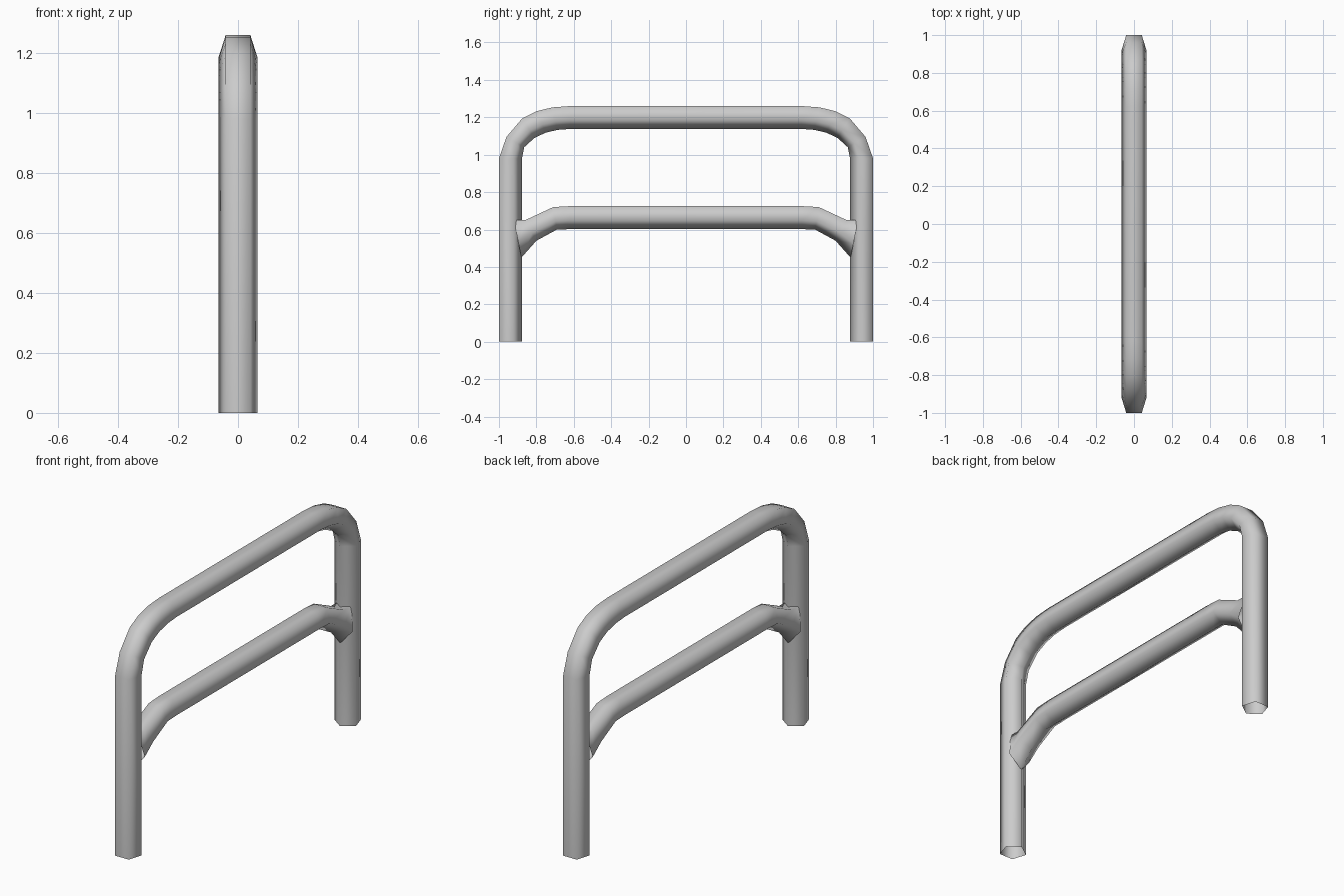
import bpy
import bmesh
from mathutils import Vector

cube = bpy.data.objects.get("Cube")
if cube:
    bpy.data.objects.remove(cube, do_unlink=True)

steel = bpy.data.materials.new("grey steel")
steel.use_nodes = True
grey = (0.6, 0.6, 0.6, 1)
steel.diffuse_color = grey
steel.node_tree.nodes["Principled BSDF"].inputs["Base Color"].default_value = grey

# Five-sided section: (half width, share of the way from outer flat to inner ridge)
SECTION = [(-0.041, 0), (0.041, 0), (0.065, 0.62), (0, 1), (-0.065, 0.62)]


def tube(name, half):
    """Sweep the section through (outer, inner) stations, mirrored across y."""
    flipped = [((-o[0], o[1]), (-i[0], i[1])) for o, i in reversed(half)]
    bm = bmesh.new()
    rings = []
    for outer, inner in half + flipped:
        a, b = Vector((0, *outer)), Vector((0, *inner))
        rings.append([bm.verts.new(a.lerp(b, t) + Vector((x, 0, 0))) for x, t in SECTION])
    n = len(SECTION)
    for r, s in zip(rings, rings[1:]):
        for k in range(n):
            bm.faces.new((r[k], r[(k + 1) % n], s[(k + 1) % n], s[k]))
    bmesh.ops.recalc_face_normals(bm, faces=bm.faces)
    # Normals must point away from the tube's centre line
    top = max(bm.faces, key=lambda f: f.calc_center_median().z)
    if top.normal.z < 0:
        bmesh.ops.reverse_faces(bm, faces=bm.faces)
    for f in bm.faces:
        f.smooth = True
    mesh = bpy.data.meshes.new(name)
    bm.to_mesh(mesh)
    bm.free()
    mesh.materials.append(steel)
    obj = bpy.data.objects.new(name, mesh)
    bpy.context.collection.objects.link(obj)
    return obj


# Posts and top rail, one continuous bent tube with open feet
tube("outer_hoop", [
    ((1.0, 0.0), (0.877, 0.0)),
    ((1.0, 0.98), (0.877, 0.98)),
    ((0.96, 1.095), (0.865, 1.04)),
    ((0.875, 1.195), (0.81, 1.09)),
    ((0.80, 1.232), (0.75, 1.118)),
    ((0.715, 1.253), (0.685, 1.133)),
    ((0.62, 1.26), (0.615, 1.138)),
])

# Lower rail, its ends curving down into the posts
tube("lower_rail", [
    ((0.92, 0.65), (0.88, 0.45)),
    ((0.86, 0.65), (0.80, 0.54)),
    ((0.71, 0.72), (0.69, 0.60)),
    ((0.62, 0.725), (0.62, 0.602)),
])
